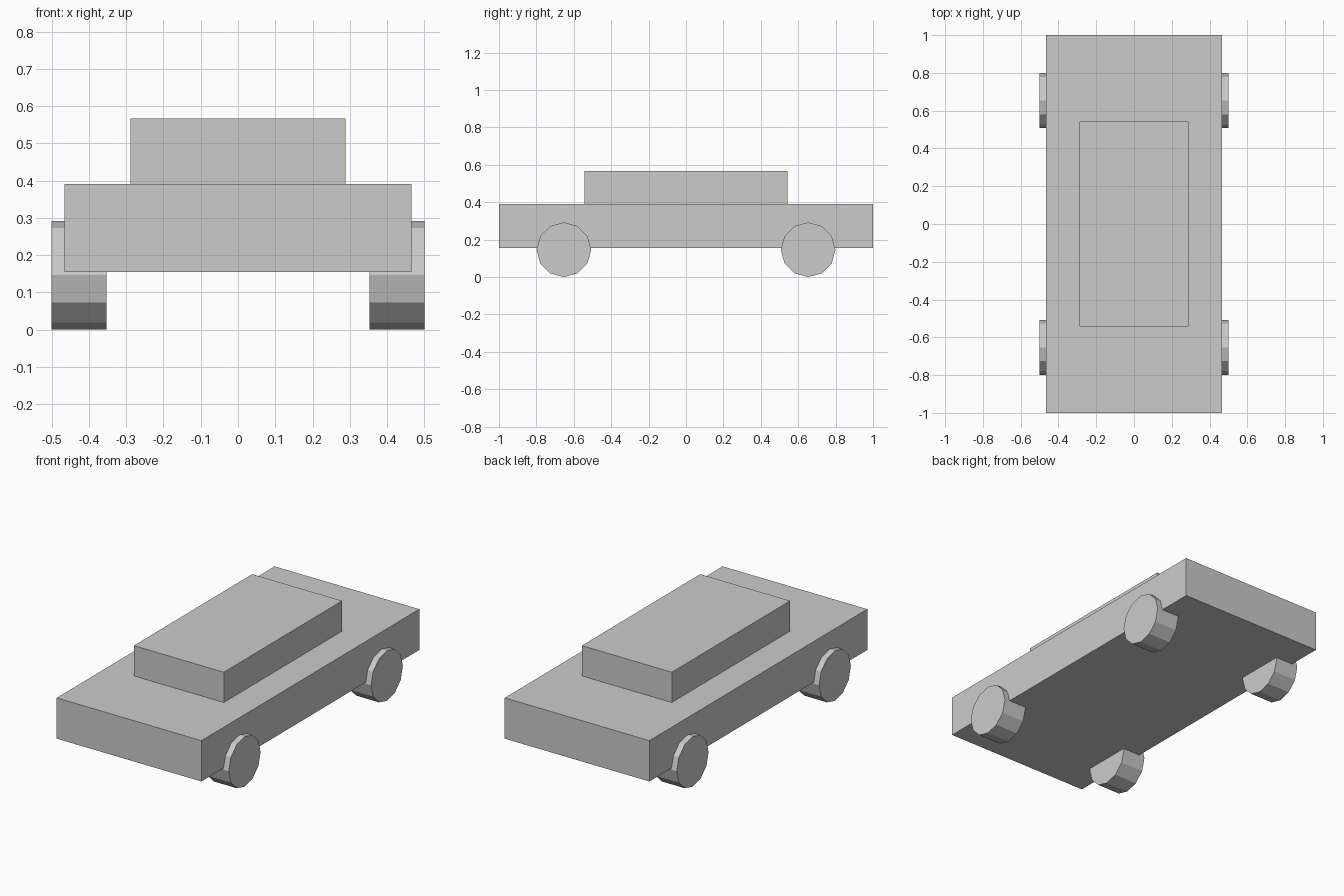
import bpy
import math

if "Cube" in bpy.data.objects:
    bpy.data.objects.remove(bpy.data.objects["Cube"])


def box(name, half_x, half_y, z0, z1):
    bpy.ops.mesh.primitive_cube_add(size=1, location=(0, 0, (z0 + z1) / 2))
    obj = bpy.context.object
    obj.name = name
    obj.scale = (half_x * 2, half_y * 2, z1 - z0)
    bpy.ops.object.transform_apply(location=False, rotation=False, scale=True)
    return obj


def wheel(name, x, y, radius=0.146, width=0.147):
    # 12-sided, with a vertex pointing straight down
    bpy.ops.mesh.primitive_cylinder_add(
        vertices=12, radius=radius, depth=width,
        location=(x, y, radius), rotation=(0, math.pi / 2, 0))
    bpy.context.object.name = name


# Main body slab and cabin
box("car_body", 0.465, 1.0, 0.154, 0.391)
box("cabin", 0.289, 0.543, 0.391, 0.567)

# Four wheels, slightly proud of the body sides
for side, sx in (("left", -1), ("right", 1)):
    for end, sy in (("front", -1), ("back", 1)):
        wheel(f"{end}_{side}_wheel", sx * 0.4265, sy * 0.653)
